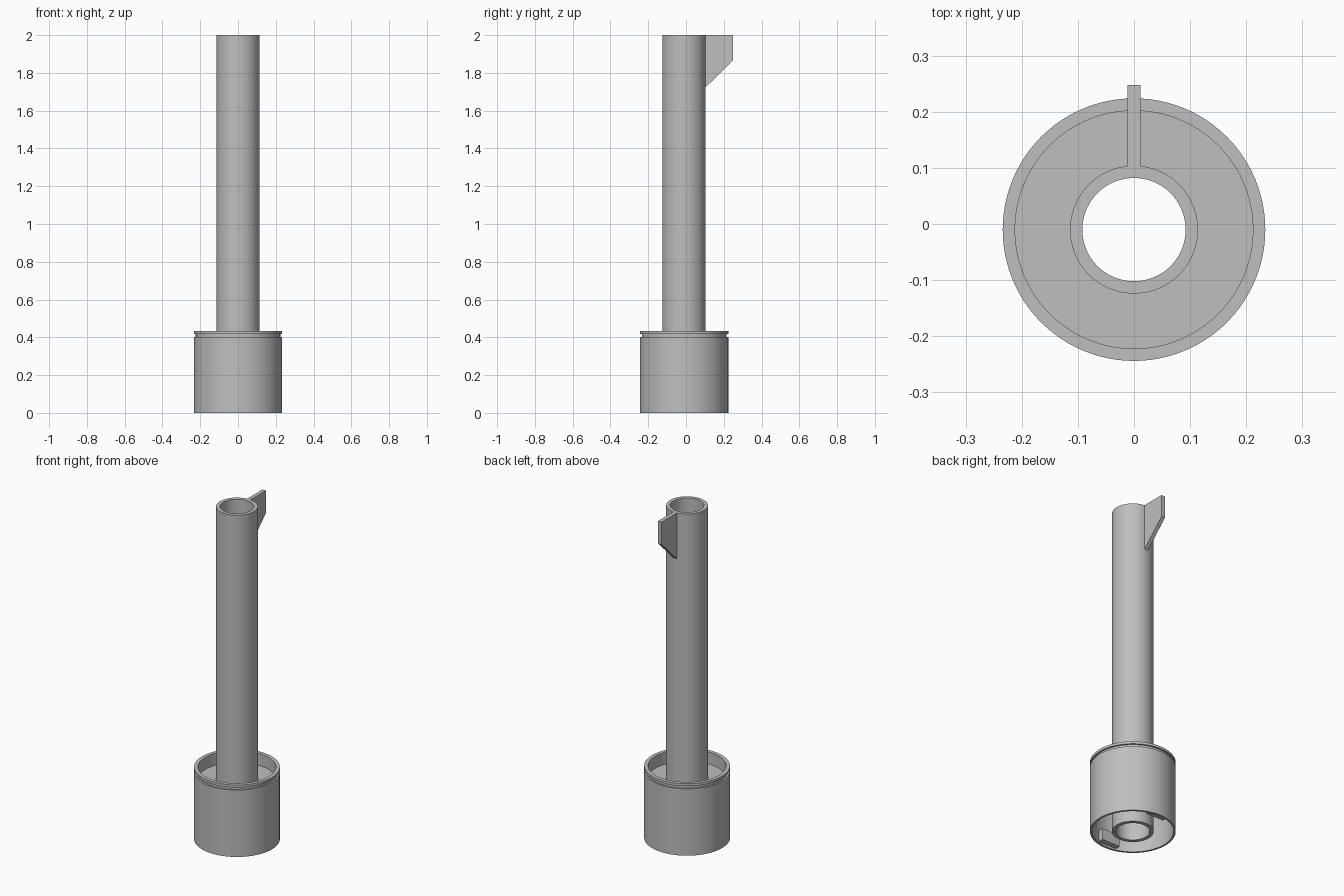
import bpy, bmesh, math

cube = bpy.data.objects.get("Cube")
if cube:
    bpy.data.objects.remove(cube)

AXIS_Y = -0.01          # the round parts share this axis
SEGMENTS = 96

grey = bpy.data.materials.new("plain_grey")
grey.use_nodes = True
grey.diffuse_color = (0.52, 0.52, 0.52, 1)
grey.node_tree.nodes["Principled BSDF"].inputs["Base Color"].default_value = grey.diffuse_color


def finish(name, bm, smooth=False):
    bmesh.ops.recalc_face_normals(bm, faces=bm.faces)
    mesh = bpy.data.meshes.new(name)
    bm.to_mesh(mesh)
    bm.free()
    mesh.materials.append(grey)
    obj = bpy.data.objects.new(name, mesh)
    bpy.context.collection.objects.link(obj)
    if smooth:
        bpy.ops.object.select_all(action='DESELECT')
        obj.select_set(True)
        bpy.context.view_layer.objects.active = obj
        bpy.ops.object.shade_smooth_by_angle(angle=math.radians(30))
    return obj


def lathe(name, profile):
    """Turn a closed (radius, z) outline around the shared axis."""
    bm = bmesh.new()
    verts = [bm.verts.new((r, AXIS_Y, z)) for r, z in profile]
    edges = [bm.edges.new((v, verts[i - 1])) for i, v in enumerate(verts)]
    bmesh.ops.spin(bm, geom=verts + edges, cent=(0, AXIS_Y, 0), axis=(0, 0, 1),
                   angle=math.tau, steps=SEGMENTS, use_duplicate=False)
    bmesh.ops.remove_doubles(bm, verts=bm.verts, dist=0.0002)
    return finish(name, bm, True)


def prism(name, outline, half_width):
    """Extrude a (y, z) outline symmetrically along x."""
    bm = bmesh.new()
    face = bm.faces.new([bm.verts.new((-half_width, y, z)) for y, z in outline])
    out = bmesh.ops.extrude_face_region(bm, geom=[face])["geom"]
    moved = [g for g in out if isinstance(g, bmesh.types.BMVert)]
    bmesh.ops.translate(bm, verts=moved, vec=(2 * half_width, 0, 0))
    return finish(name, bm)


# Long open tube
lathe("tube", [(0.092, 0), (0.114, 0), (0.114, 2), (0.092, 2)])

# Grooved cup, open above and below, with a dividing floor that meets the tube
lathe("cup", [
    (0.222, 0), (0.234, 0), (0.234, 0.402), (0.224, 0.402), (0.224, 0.418),
    (0.234, 0.418), (0.234, 0.433), (0.212, 0.433), (0.212, 0.36),
    (0.113, 0.36), (0.113, 0.335), (0.222, 0.335)])

# Fin at the top rear of the tube
prism("fin", [(0.1, 1.72), (0.248, 1.865), (0.248, 2), (0.1, 2)], 0.012)

# Two locking lugs inside the bottom of the cup
for name, side in (("front_lug", -1), ("rear_lug", 1)):
    inner, outer = (AXIS_Y + side * d for d in (0.184, 0.218))
    prism(name, [(inner, 0.01), (outer, 0.01), (outer, 0.08), (inner, 0.08)], 0.06)
